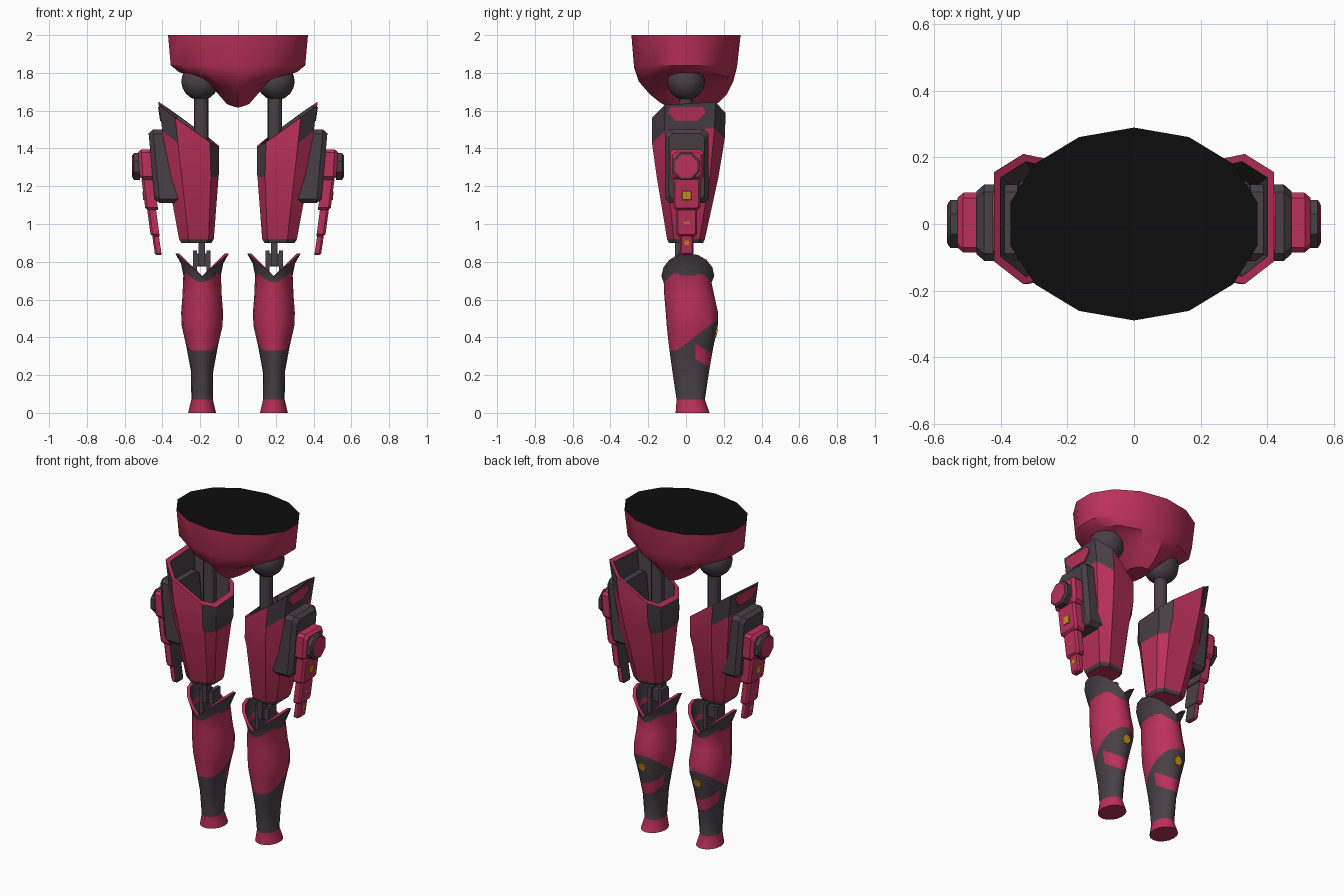
import bpy, bmesh, math
from mathutils import Vector

if "Cube" in bpy.data.objects:
    bpy.data.objects.remove(bpy.data.objects["Cube"])

COLOURS = {"crimson": (0.50, 0.03, 0.105), "charcoal": (0.066, 0.05, 0.06),
           "black": (0.004, 0.004, 0.004), "amber": (0.58, 0.28, 0.01)}
MATS = []
for label, rgb in COLOURS.items():
    m = bpy.data.materials.new(label)
    m.diffuse_color = (*rgb, 1)
    m.use_nodes = True
    m.node_tree.nodes["Principled BSDF"].inputs["Base Color"].default_value = m.diffuse_color
    MATS.append(m)
RED, DARK, BLACK, GOLD = range(4)


def loft(name, rings, rule, cuts=(), mirror=True, angle=30):
    """Skin closed rings; rule(band, centre, normal) gives the colour. Caps are bands -1 and len-1."""
    bm = bmesh.new()
    band = bm.faces.layers.int.new("band")
    vs = [[bm.verts.new(p) for p in r] for r in rings]
    n = len(vs[0])
    for i in range(len(vs) - 1):
        for j in range(n):
            k = (j + 1) % n
            bm.faces.new((vs[i][j], vs[i][k], vs[i + 1][k], vs[i + 1][j]))[band] = i
    bm.faces.new(vs[0][::-1])[band] = -1
    bm.faces.new(vs[-1])[band] = len(vs) - 1
    bmesh.ops.recalc_face_normals(bm, faces=bm.faces)
    for co, no in cuts:
        bmesh.ops.bisect_plane(bm, geom=bm.verts[:] + bm.edges[:] + bm.faces[:],
                               plane_co=co, plane_no=no)
    bm.normal_update()
    for f in bm.faces:
        f.material_index = rule(f[band], f.calc_center_median(), f.normal) if callable(rule) else rule
    bm.faces.layers.int.remove(band)
    me = bpy.data.meshes.new(name)
    bm.to_mesh(me)
    bm.free()
    for m in MATS:
        me.materials.append(m)
    ob = bpy.data.objects.new(name, me)
    bpy.context.collection.objects.link(ob)
    bpy.ops.object.select_all(action="DESELECT")
    ob.select_set(True)
    bpy.context.view_layer.objects.active = ob
    bpy.ops.object.shade_smooth_by_angle(angle=math.radians(angle))
    if mirror:
        ob.modifiers.new("other_leg", "MIRROR")
    return ob


def oval(cx, rx, y0, y1, z, n=16, phase=0.0):
    """Oval ring; z may be a function of the cosine around the ring."""
    pts = []
    for k in range(n):
        a = 2 * math.pi * k / n + phase
        c, s = math.cos(a), math.sin(a)
        pts.append((cx + rx * c, (y0 + y1) / 2 + (y1 - y0) / 2 * s, z(c) if callable(z) else z))
    return pts


def slab(name, x0, x1, hy, z0, z1, shear, colour, c=0.015, inner=None):
    """Chamfered plate facing sideways, leaning inwards by shear at the bottom."""
    def ring(x, d):
        w, a, b, k = hy - d, z0 + d, z1 - d, c * 0.9
        yz = [(-w + k, a), (w - k, a), (w, a + k), (w, b - k),
              (w - k, b), (-w + k, b), (-w, b - k), (-w, a + k)]
        return [(x + shear * (z1 - z) / (z1 - z0), y + 0.004, z) for y, z in yz]
    rule = colour if inner is None else (lambda b, p, nrm: inner if nrm.x < -0.7 else colour)
    return loft(name, [ring(x0, 0), ring(x1 - c, 0), ring(x1, c * 0.8)], rule)


# Pelvis: oval bowl whose underside dips in the middle and rises over the hips
A = math.pi / 2
def pel(rx, y0, y1, z, rise):
    return oval(0, rx, y0, y1, lambda c: z + rise * abs(c), 14, A)
loft("pelvis", [pel(.06, -.09, .12, 1.615, .02), pel(.13, -.14, .175, 1.645, .07),
                pel(.22, -.19, .215, 1.685, .105), pel(.32, -.25, .25, 1.755, .05),
                pel(.365, -.275, .27, 1.83, .01), pel(.38, -.289, .289, 2.0, 0)],
     lambda b, p, nrm: BLACK if b == 5 else RED, mirror=False, angle=35)

# Hip balls and rods
ball = [oval(.2, .1 * math.cos(t), -.1 * math.cos(t), .1 * math.cos(t), 1.755 + .1 * math.sin(t))
        for t in [math.radians(-80 + 20 * i) for i in range(9)]]
loft("hip_ball", ball, DARK)
loft("hip_rod", [oval(.195, .038, -.038, .038, z, 12) for z in (1.15, 1.7)], DARK)

# Thigh armour: hollow shell with a slanted open top
SECTION = [(1, -.65), (1, .72), (.45, 1), (-.7, .8), (-1, .45), (-1, -.45), (-.7, -.8), (.45, -1)]
def top_z(x, y):
    return 1.41 + 0.72 * (x - 0.1) + 0.06 * (y - 0.05)
def thigh_ring(x0, x1, y0, y1, z=None, drop=0):
    pts = []
    for u, v in SECTION:
        x = (x0 + x1) / 2 + u * (x1 - x0) / 2
        y = (y0 + y1) / 2 + v * (y1 - y0) / 2
        pts.append((x, y, top_z(x, y) - drop if z is None else z))
    return pts
def thigh_rule(b, p, nrm):
    if b in (0, 5, 6):
        return DARK
    if b in (2, 3) and nrm.x < -0.4:
        return DARK
    return DARK if b == 3 and nrm.x > 0.45 else RED
loft("thigh_armour", [thigh_ring(.14, .30, -.09, .09, .9), thigh_ring(.128, .312, -.1, .1, .92),
                      thigh_ring(.103, .372, -.155, .172, 1.25), thigh_ring(.1, .4, -.18, .205, drop=.125),
                      thigh_ring(.1, .42, -.18, .21), thigh_ring(.125, .4, -.157, .187),
                      thigh_ring(.14, .36, -.13, .15, 1.2)], thigh_rule, angle=25)

# Crimson patch near the top of the outer thigh
patch = [(-.055, 1.545), (.06, 1.545), (.105, 1.59), (.09, 1.62), (-.08, 1.62), (-.095, 1.59)]
loft("thigh_patch", [[(.4 + .15 * (z - 1.51) + d, y, z) for y, z in patch] for d in (0, .007)], RED)

# Side pod: dark mount, tapering chain of plates, round knob, amber lights
slab("pod_mount", .35, .475, .115, 1.11, 1.5, -.035, DARK, .025)
slab("pod_upper", .44, .53, .09, 1.235, 1.395, -.01, RED, .018, DARK)
slab("pod_second", .445, .512, .072, 1.075, 1.245, -.022, RED, .013, DARK)
slab("pod_third", .435, .482, .055, .935, 1.085, -.02, RED, .012, DARK)
slab("pod_tip", .42, .455, .036, .835, .945, -.016, RED, .01, DARK)
for x, z, h in ((.502, 1.15, .024), (.471, 1.02, .02), (.447, .9, .014)):
    slab("pod_light", x - .003, x + .004, h, z - h, z + h, -.004, GOLD, .003)
def octagon(x, r):
    return [(x, r * math.cos(math.pi * (k + .5) / 4) , 1.305 + r * math.sin(math.pi * (k + .5) / 4))
            for k in range(8)]
loft("pod_knob", [octagon(.52, .078), octagon(.55, .078), octagon(.557, .068)], DARK)
loft("knob_face", [octagon(.555, .064), octagon(.56, .064)], RED)

# Knee: thin rod and a two-pronged fork
def block(name, x, y, hx, hy, z0, z1):
    loft(name, [[(x + a * hx, y + b * hy, z) for a, b in ((-1, -1), (1, -1), (1, 1), (-1, 1))]
                for z in (z0, z1)], DARK)
block("knee_rod", .192, -.035, .016, .024, .78, .95)
block("knee_bridge", .192, -.01, .047, .03, .775, .845)
for dx in (-.036, .036):
    block("knee_prong", .192 + dx, 0, .011, .035, .6, .86)

# Shin: flared collar high at the sides, calf, ankle and foot cuff
CX = .19
rim = lambda c: .725 + .12 * abs(c)
shin = [oval(CX, .074, -.055, .125, 0), oval(CX, .057, -.05, .1, .07),
        oval(CX, .059, -.072, .122, .22), oval(CX, .083, -.09, .145, .35),
        oval(CX, .108, -.102, .168, .46), oval(CX, .111, -.107, .17, .53),
        oval(CX, .104, -.115, .15, .62), oval(CX, .098, -.118, .135, lambda c: .69 + .075 * c * c),
        oval(CX, .142, -.13, .15, rim), oval(CX, .122, -.11, .13, rim),
        oval(CX, .075, -.09, .11, .6)]
def shin_rule(b, p, nrm):
    if b in (-1, 0, 8):
        return RED
    if b in (7, 9, 10):
        return DARK
    if p.y > .05 and .285 < p.z + .6 * (p.y - .05) < .365:
        return RED
    return DARK if p.z < max(.33, .33 + .75 * (p.y + .05)) else RED
loft("shin_armour", shin, shin_rule, angle=35,
     cuts=[((0, 0, .33), (0, 0, 1)), ((0, -.05, .33), (0, -.75, 1)), ((0, .05, 0), (0, 1, 0)),
           ((0, .05, .285), (0, .6, 1)), ((0, .05, .365), (0, .6, 1))])

# Amber light on the back of the calf
loft("calf_light", [[(CX + .028 * math.cos(k * math.pi / 3), y + .25 * (.028 * math.sin(k * math.pi / 3)),
                      .42 + .028 * math.sin(k * math.pi / 3)) for k in range(6)]
                    for y in (.155, .164)], GOLD)
